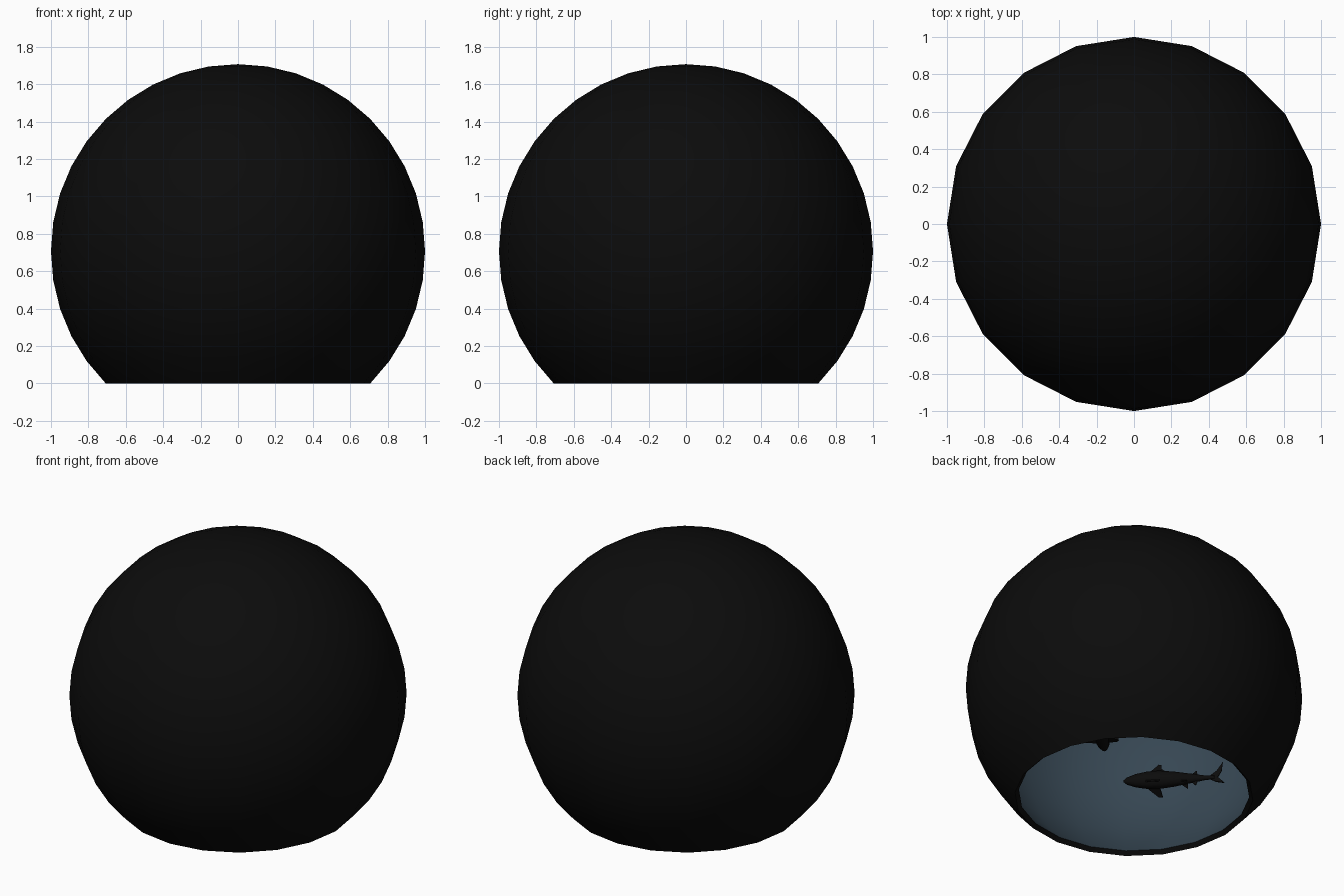
import bpy, bmesh, math
from mathutils import Vector, Matrix

if "Cube" in bpy.data.objects:
    bpy.data.objects.remove(bpy.data.objects["Cube"])

R, CZ, N = 1.0, math.sqrt(0.5), 20


def material(name, rgb):
    m = bpy.data.materials.new(name)
    m.diffuse_color = (*rgb, 1)
    m.use_nodes = True
    m.node_tree.nodes["Principled BSDF"].inputs["Base Color"].default_value = m.diffuse_color
    return m


black = material("black", (0.0035, 0.0035, 0.0035))
blue = material("deep slate blue", (0.037, 0.062, 0.086))


def finish(bm, name, mat, angle=40):
    me = bpy.data.meshes.new(name)
    bm.to_mesh(me)
    bm.free()
    me.materials.append(mat)
    ob = bpy.data.objects.new(name, me)
    bpy.context.collection.objects.link(ob)
    bpy.ops.object.select_all(action='DESELECT')
    ob.select_set(True)
    bpy.context.view_layer.objects.active = ob
    bpy.ops.object.shade_smooth_by_angle(angle=math.radians(angle))
    return ob


def ring(bm, r, z):
    return [bm.verts.new((r * math.cos(2 * math.pi * i / N),
                          r * math.sin(2 * math.pi * i / N), z)) for i in range(N)]


def bridge(bm, a, b):
    n = len(a)
    for i in range(n):
        bm.faces.new((a[i], a[(i + 1) % n], b[(i + 1) % n], b[i]))


def dome(bm, radius):
    # rings every 9 degrees, cut off 45 degrees below the equator
    rings = [ring(bm, radius * math.cos(math.radians(d)),
                  CZ + radius * math.sin(math.radians(d))) for d in range(-45, 90, 9)]
    for a, b in zip(rings, rings[1:]):
        bridge(bm, a, b)
    pole = bm.verts.new((0, 0, CZ + radius))
    top = rings[-1]
    for i in range(N):
        bm.faces.new((top[i], top[(i + 1) % N], pole))
    return rings[0]


# black outer globe with a thin rim around the bottom opening
INNER = 0.968
bm = bmesh.new()
edge = dome(bm, R)
k = INNER * math.sqrt(0.5)
bridge(bm, ring(bm, k, CZ - k), edge)
finish(bm, "outer_globe", black)

# blue lining facing inward
bm = bmesh.new()
dome(bm, INNER)
bmesh.ops.reverse_faces(bm, faces=bm.faces[:])
finish(bm, "inner_lining", blue)


def fin(bm, pts, thick):
    # thin plate from a planar outline
    pts = [Vector(p) for p in pts]
    n = (pts[1] - pts[0]).cross(pts[2] - pts[0]).normalized() * thick / 2
    a = [bm.verts.new(p + n) for p in pts]
    b = [bm.verts.new(p - n) for p in pts]
    bm.faces.new(a)
    bm.faces.new(b[::-1])
    bridge(bm, b, a)


def shark(name, nose, yaw):
    bm = bmesh.new()
    # body: distance behind the nose, half height
    prof = [(0.0, 0.006), (0.02, 0.022), (0.07, 0.040), (0.14, 0.053), (0.21, 0.056),
            (0.30, 0.046), (0.40, 0.029), (0.48, 0.015), (0.54, 0.010)]
    loops = [[bm.verts.new((-x, 0.9 * h * math.cos(t * math.pi / 6), h * math.sin(t * math.pi / 6)))
              for t in range(12)] for x, h in prof]
    for a, b in zip(loops, loops[1:]):
        bridge(bm, a, b)
    bm.faces.new(loops[0])
    bm.faces.new(loops[-1])
    # dorsal fins and tail
    fin(bm, [(-.15, 0, .045), (-.21, 0, .10), (-.225, 0, .095), (-.225, 0, .07), (-.26, 0, .045)], .012)
    fin(bm, [(-.40, 0, .02), (-.435, 0, .05), (-.44, 0, .02)], .008)
    fin(bm, [(-.40, 0, -.02), (-.43, 0, -.05), (-.44, 0, -.02)], .008)
    fin(bm, [(-.51, 0, .008), (-.555, 0, .045), (-.59, 0, .10), (-.583, 0, .04),
             (-.56, 0, 0), (-.60, 0, -.04), (-.55, 0, -.03), (-.51, 0, -.008)], .008)
    # paired fins
    for s in (-1, 1):
        fin(bm, [(-.13, s * .035, -.025), (-.20, s * .10, -.06), (-.225, s * .10, -.06),
                 (-.21, s * .035, -.025)], .010)
        fin(bm, [(-.34, s * .02, -.025), (-.38, s * .045, -.045), (-.38, s * .02, -.025)], .008)
    bmesh.ops.recalc_face_normals(bm, faces=bm.faces[:])
    bm.transform(Matrix.Translation(nose) @ Matrix.Rotation(math.radians(yaw), 4, 'Z'))
    finish(bm, name, black)


# two sharks swimming inside the globe
shark("shark_low", (-.18, -.31, .308), -45)
shark("shark_high", (-.20, -.51, .62), -135)
